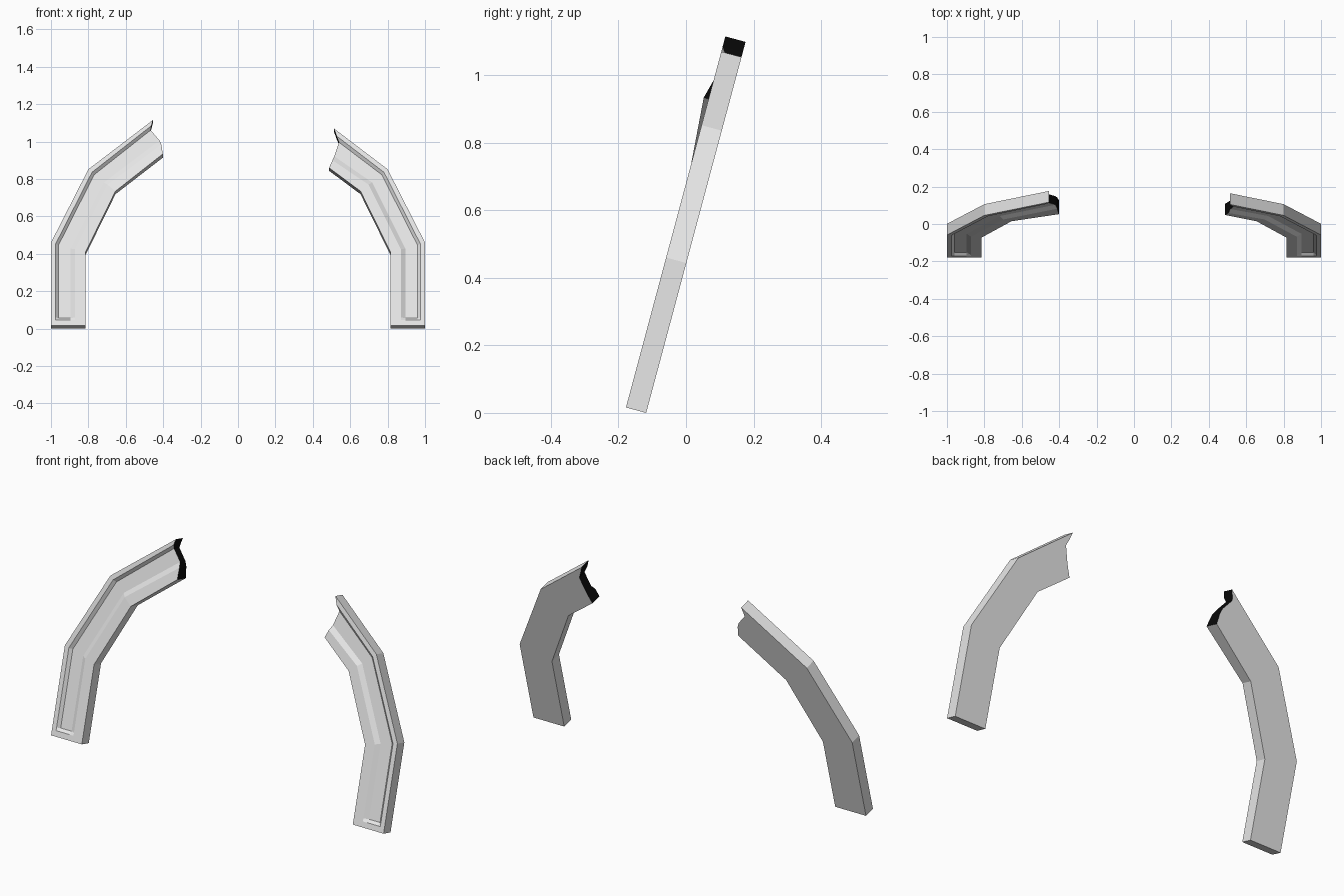
import bpy, bmesh
from math import radians, sin, cos

if "Cube" in bpy.data.objects:
    bpy.data.objects.remove(bpy.data.objects["Cube"])

LEAN = radians(15)
THICK = 0.062
RECESS = 0.015
ACROSS = (0, 0.135, 0.215, 0.57, 0.70, 1)   # outer edge to inner edge
FLOOR = (2, 3)                              # columns on the sunken floor


def material(name, value):
    mat = bpy.data.materials.new(name)
    mat.use_nodes = True
    colour = (value, value, value, 1)
    mat.diffuse_color = colour
    mat.node_tree.nodes["Principled BSDF"].inputs["Base Color"].default_value = colour
    return mat


GREY = material("light grey", 0.8)
BLACK = material("broken end black", 0.003)


def place(x, z, forward):
    """Put a point of the upright outline on the leaning slab."""
    along = (z - THICK * sin(LEAN)) / cos(LEAN)
    out = THICK + forward
    return (x, -0.118 + along * sin(LEAN) - out * cos(LEAN),
            along * cos(LEAN) + out * sin(LEAN))


def row(outer, inner):
    return [tuple(a + (b - a) * t for a, b in zip(outer, inner)) for t in ACROSS]


def half_arch(name, side, broken_end, flare):
    # Cross-sections from the foot to the broken end
    foot = [row((1, z), (0.815, z)) for z in (0.016, 0.045, 0.06)]
    bends = [row((1, 0.46), (0.815, 0.41)), row((0.8, 0.852), (0.655, 0.735))]
    sections = foot + bends + [broken_end]
    last = len(sections) - 1
    bm = bmesh.new()
    rings = []
    for i, section in enumerate(sections):
        front, back = [], []
        for j, (x, z) in enumerate(section):
            forward = -RECESS if j in FLOOR and i >= 2 else 0
            if i == last and j == len(ACROSS) - 1:
                forward = flare
            front.append(bm.verts.new(place(side * x, z, forward)))
            back.append(bm.verts.new(place(side * x, z, -THICK)))
        rings.append(front + back[::-1])
    # Skin between the sections
    count = len(rings[0])
    for a, b in zip(rings, rings[1:]):
        for k in range(count):
            n = (k + 1) % count
            bm.faces.new((a[k], a[n], b[n], b[k]))
    # Foot cap in grey, broken cap in black
    for ring, index in ((rings[0], 0), (rings[-1], 1)):
        for k in range(len(ACROSS) - 1):
            face = bm.faces.new((ring[k], ring[k + 1], ring[-k - 2], ring[-k - 1]))
            face.material_index = index
    bmesh.ops.recalc_face_normals(bm, faces=bm.faces)
    mesh = bpy.data.meshes.new(name)
    bm.to_mesh(mesh)
    bm.free()
    mesh.materials.append(GREY)
    mesh.materials.append(BLACK)
    bpy.context.collection.objects.link(bpy.data.objects.new(name, mesh))


half_arch("right_half_arch", -1,
          [(0.455, 1.115), (0.463, 1.085), (0.467, 1.065),
           (0.42, 1.01), (0.41, 0.985), (0.402, 0.93)], 0.015)
half_arch("left_half_arch", 1,
          [(0.513, 1.07), (0.527, 1.03), (0.54, 1.0),
           (0.515, 0.925), (0.505, 0.90), (0.487, 0.86)], 0)
